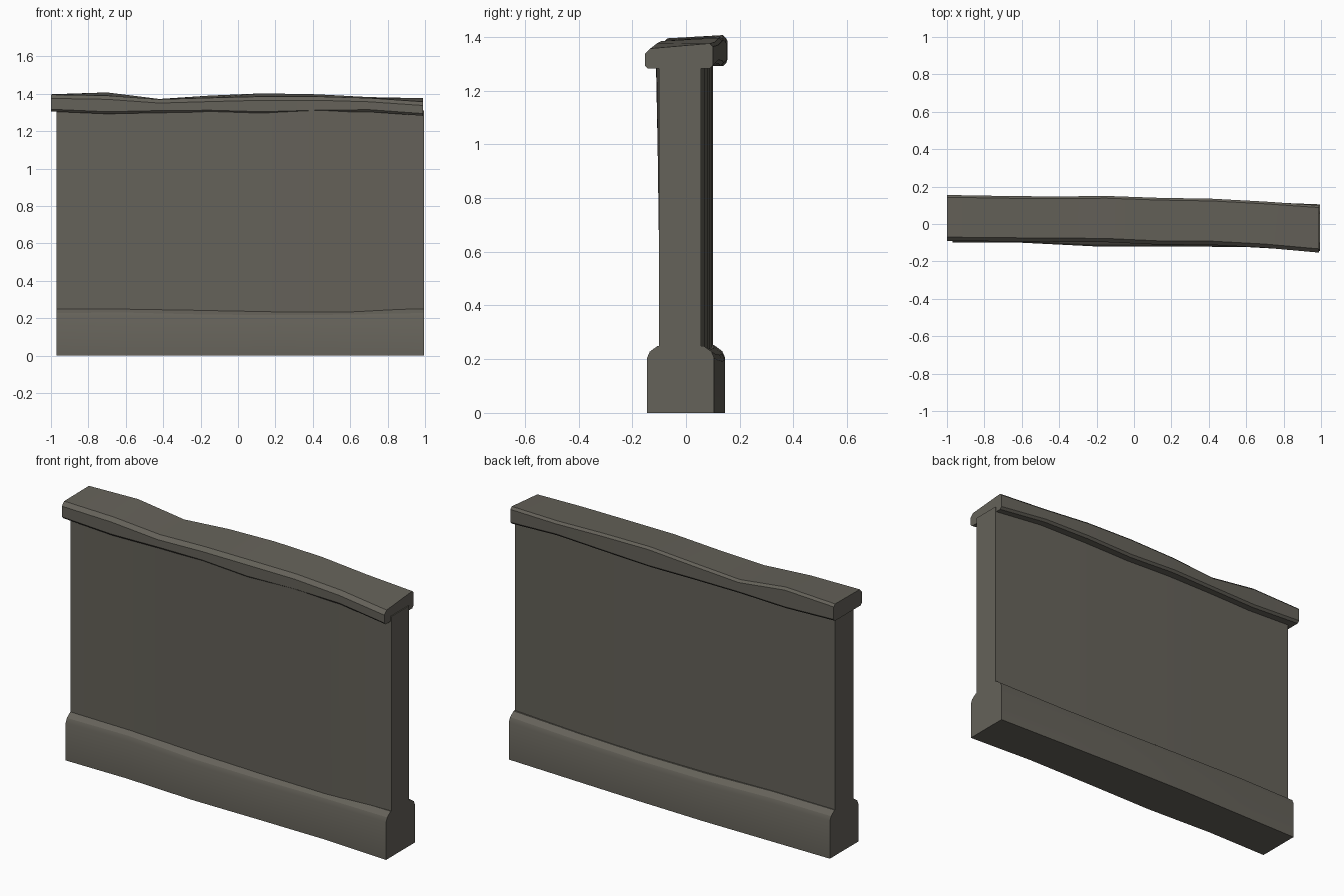
import bpy, bmesh, math

if "Cube" in bpy.data.objects:
    bpy.data.objects.remove(bpy.data.objects["Cube"])

stone = bpy.data.materials.new("weathered grey stone")
stone.diffuse_color = (0.130, 0.122, 0.101, 1.0)
stone.use_nodes = True
stone.node_tree.nodes["Principled BSDF"].inputs["Base Color"].default_value = stone.diffuse_color


def loft(name, sections):
    """Skin closed rings of points and cap both ends."""
    bm = bmesh.new()
    rings = [[bm.verts.new(p) for p in ring] for ring in sections]
    n = len(rings[0])
    for a, b in zip(rings, rings[1:]):
        for i in range(n):
            j = (i + 1) % n
            bm.faces.new((a[i], a[j], b[j], b[i]))
    bm.faces.new(rings[0])
    bm.faces.new(rings[-1])
    bmesh.ops.recalc_face_normals(bm, faces=bm.faces[:])
    mesh = bpy.data.meshes.new(name)
    bm.to_mesh(mesh)
    bm.free()
    ob = bpy.data.objects.new(name, mesh)
    bpy.context.collection.objects.link(ob)
    mesh.materials.append(stone)
    bpy.ops.object.select_all(action='DESELECT')
    ob.select_set(True)
    bpy.context.view_layer.objects.active = ob
    bpy.ops.object.shade_smooth_by_angle(angle=math.radians(25))
    return ob


# Plinth: x, front y, back y, ledge height
def base_ring(x, f, b, z):
    return [(x, f, 0), (x, f, z - 0.045), (x, f + 0.01, z - 0.022), (x, f + 0.04, z),
            (x, b - 0.04, z), (x, b - 0.01, z - 0.022), (x, b, z - 0.045), (x, b, 0)]


loft("base_plinth", [base_ring(*s) for s in (
    (-0.97, -0.10, 0.145, 0.25), (-0.6, -0.10, 0.145, 0.252),
    (-0.2, -0.12, 0.145, 0.242), (0.2, -0.12, 0.135, 0.238),
    (0.6, -0.123, 0.12, 0.241), (0.995, -0.145, 0.105, 0.25))])


# Wall panel: x, front y at foot, front y at top, back y
def wall_ring(x, f0, f1, b):
    return [(x, f0, 0.2), (x, f1, 1.31), (x, b, 1.31), (x, b, 0.2)]


loft("wall_panel", [wall_ring(*s) for s in (
    (-0.97, -0.06, -0.06, 0.10), (-0.6, -0.065, -0.07, 0.10),
    (-0.2, -0.08, -0.088, 0.095), (0.2, -0.085, -0.105, 0.088),
    (0.45, -0.09, -0.112, 0.08), (0.7, -0.095, -0.11, 0.07),
    (0.995, -0.10, -0.10, 0.055))])


# Coping: x, front y, back y, bottom z, front top z, back top z
def cap_ring(x, f, b, z0, zf, zb):
    c = 0.012
    return [(x, f + c, z0), (x, f, z0 + c), (x, f, zf - 0.02), (x, f + 0.02, zf),
            (x, b - c, zb), (x, b, zb - c), (x, b, z0 + c), (x, b - c, z0)]


loft("coping_cap", [cap_ring(*s) for s in (
    (-1.0, -0.09, 0.155, 1.305, 1.395, 1.397), (-0.7, -0.093, 0.15, 1.292, 1.39, 1.407),
    (-0.42, -0.095, 0.147, 1.298, 1.37, 1.372), (-0.15, -0.097, 0.15, 1.30, 1.378, 1.39),
    (0.13, -0.11, 0.14, 1.292, 1.385, 1.402), (0.42, -0.112, 0.135, 1.30, 1.385, 1.397),
    (0.7, -0.127, 0.12, 1.303, 1.377, 1.382), (0.99, -0.153, 0.10, 1.282, 1.357, 1.376))])
